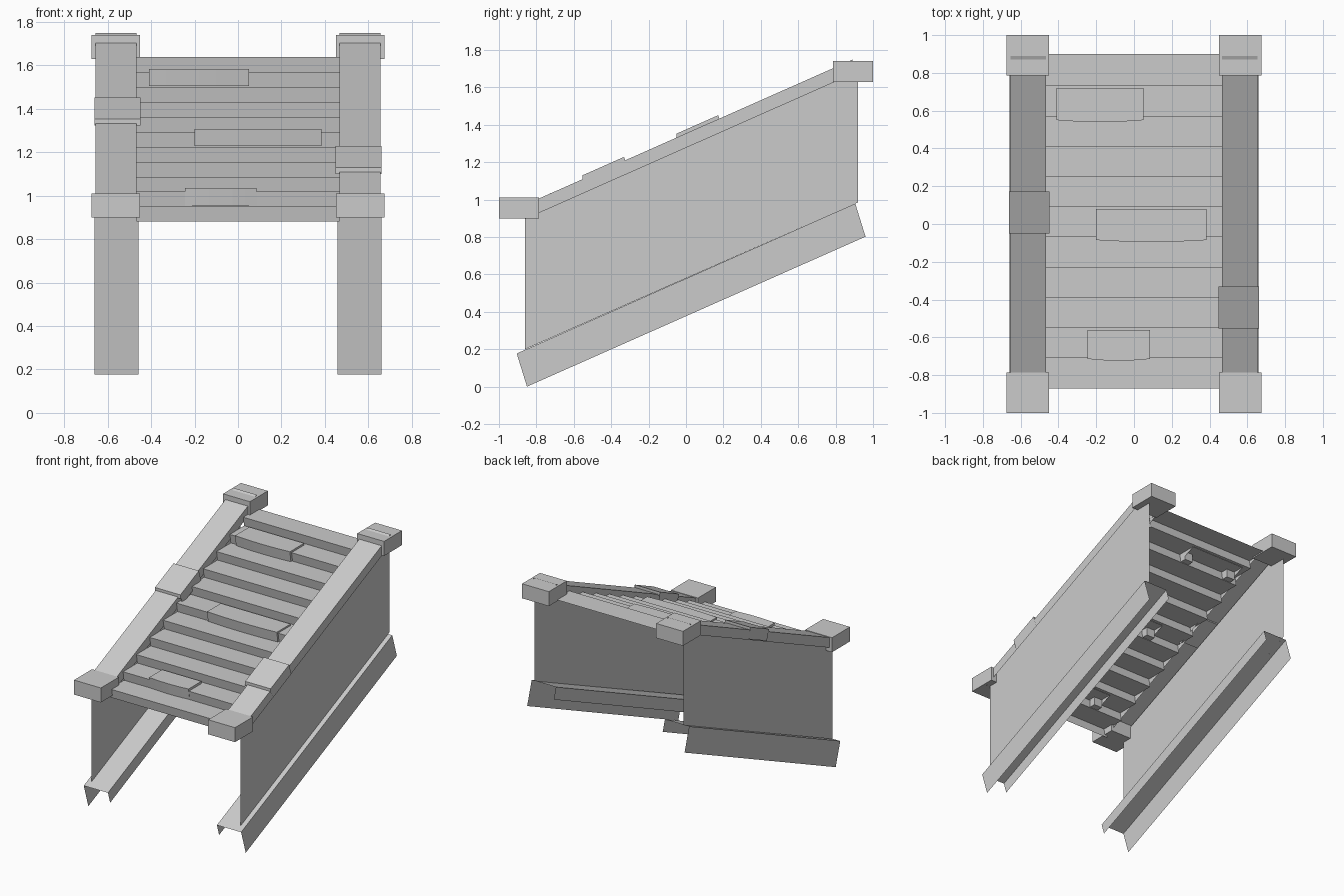
import bpy
import bmesh
from mathutils import Vector

cube = bpy.data.objects.get("Cube")
if cube:
    bpy.data.objects.remove(cube, do_unlink=True)

grey = bpy.data.materials.new("plain grey")
grey.use_nodes = True
grey.diffuse_color = (0.6, 0.6, 0.6, 1)
grey.node_tree.nodes["Principled BSDF"].inputs["Base Color"].default_value = (0.6, 0.6, 0.6, 1)

SLOPE = 0.443
UP = Vector((0, 0, 1))


def finish(name, bm, out=None):
    """Turn a bmesh into a flat-shaded object whose faces point along out."""
    bmesh.ops.recalc_face_normals(bm, faces=bm.faces)
    if out is not None:
        total = sum((f.normal * f.calc_area() for f in bm.faces), Vector())
        if total.dot(out) < 0:
            bmesh.ops.reverse_faces(bm, faces=bm.faces)
    mesh = bpy.data.meshes.new(name)
    bm.to_mesh(mesh)
    bm.free()
    mesh.materials.append(grey)
    obj = bpy.data.objects.new(name, mesh)
    bpy.context.collection.objects.link(obj)
    return obj


def sheet(name, rows, out, capped=False):
    """Skin a thin surface through rows of points."""
    bm = bmesh.new()
    grid = [[bm.verts.new(p) for p in row] for row in rows]
    for a, b in zip(grid, grid[1:]):
        for k in range(len(a) - 1):
            bm.faces.new((a[k], a[k + 1], b[k + 1], b[k]))
    if capped:
        bm.faces.new(grid[0])
        bm.faces.new(grid[-1])
    return finish(name, bm, out)


def box(name, xs, ys, zs, shear=0.0):
    """Box between limits, rising with y by the shear."""
    bm = bmesh.new()
    bmesh.ops.create_cube(bm, size=1)
    for v in bm.verts:
        x, y, z = (lim[0] if c < 0 else lim[1] for c, lim in zip(v.co, (xs, ys, zs)))
        v.co = (x, y, z + shear * (y - ys[0]))
    return finish(name, bm)


def channel(name, s, x_in, x_out, start, length, drop_in, drop_out, lean):
    """Inverted channel climbing along the slope, open underneath."""
    rows = []
    for t in (0, length):
        y, z = start[0] + t, start[1] + SLOPE * t
        rows.append([
            (s * x_in, y + lean * drop_in, z - drop_in),
            (s * x_in, y, z),
            (s * x_out, y, z),
            (s * x_out, y + lean * drop_out, z - drop_out)])
    return sheet(name, rows, UP)


# Both sides: wall, rails, corner caps and one sleeve each
for s, side in ((1, "left"), (-1, "right")):
    xw = s * 0.625
    sheet(side + "_wall",
          [[(xw, -0.86, 0.2), (xw, -0.86, 0.96)],
           [(xw, 0.92, 0.985), (xw, 0.92, 1.73)]], Vector((s, 0, 0)))
    channel(side + "_bottom_rail", s, 0.457, 0.66, (-0.905, 0.177), 1.81, 0.085, 0.177, 0.31)
    channel(side + "_top_rail", s, 0.467, 0.655, (-0.86, 0.973), 1.75, 0.077, 0.077, 0)

    xs = sorted((s * 0.45, s * 0.675))
    box(side + "_front_cap", xs, (-1.0, -0.785), (0.9, 1.01))
    box(side + "_back_cap", xs, (0.785, 1.0), (1.63, 1.74))

    y0 = -0.553 if s > 0 else -0.05
    z0 = 1.355 + SLOPE * y0
    box(side + "_sleeve_plate", sorted((s * 0.448, s * 0.66)),
        (y0, y0 + 0.222), (z0 - 0.01, z0 + 0.02), SLOPE)
    channel(side + "_sleeve_lips", s, 0.449, 0.661, (y0, z0 + 0.02), 0.222, 0.08, 0.08, 0.32)

# Flight of steps as one folded sheet
FIRST_Y, FIRST_Z, RUN, RISE, STEPS = -0.87, 0.88, 0.16, 0.069, 11
profile = []
for i in range(STEPS):
    y, z = FIRST_Y + RUN * i, FIRST_Z + RISE * i
    profile += [(y + 0.012, z), (y, z + RISE)]
profile.append((0.9, FIRST_Z + RISE * STEPS))
sheet("steps", [[(x, y, z) for y, z in profile] for x in (-0.468, 0.468)],
      Vector((0, -0.5, 1)))


# Bowed repair boards wrapped over three of the steps
def repair_board(name, x0, x1, step, overhang, lift):
    y = FIRST_Y + RUN * step
    z = FIRST_Z + RISE * step
    rows = []
    n = 6
    for k in range(n + 1):
        t = k / n
        x = x0 + (x1 - x0) * t
        front = y - overhang - 0.04 * t * (1 - t)
        rows.append([(x, front + 0.012, z + 0.003),
                     (x, front, z + RISE + lift),
                     (x, y + 0.15, z + RISE + lift),
                     (x, y + 0.15, z + RISE - 0.003)])
    sheet(name, rows, Vector((0, -0.5, 1)), capped=True)
    for label, xs in (("a", (x0, x0 + 0.07)), ("b", (x1 - 0.07, x1))):
        box(name + "_end_" + label, xs, (y - overhang + 0.014, y + 0.06),
            (z + 0.004, z + RISE - 0.002))


repair_board("upper_board", -0.41, 0.05, 9, 0.02, 0.014)
repair_board("middle_board", -0.2, 0.385, 5, 0.015, 0.012)
repair_board("lower_board", -0.245, 0.085, 1, 0.004, 0.018)
